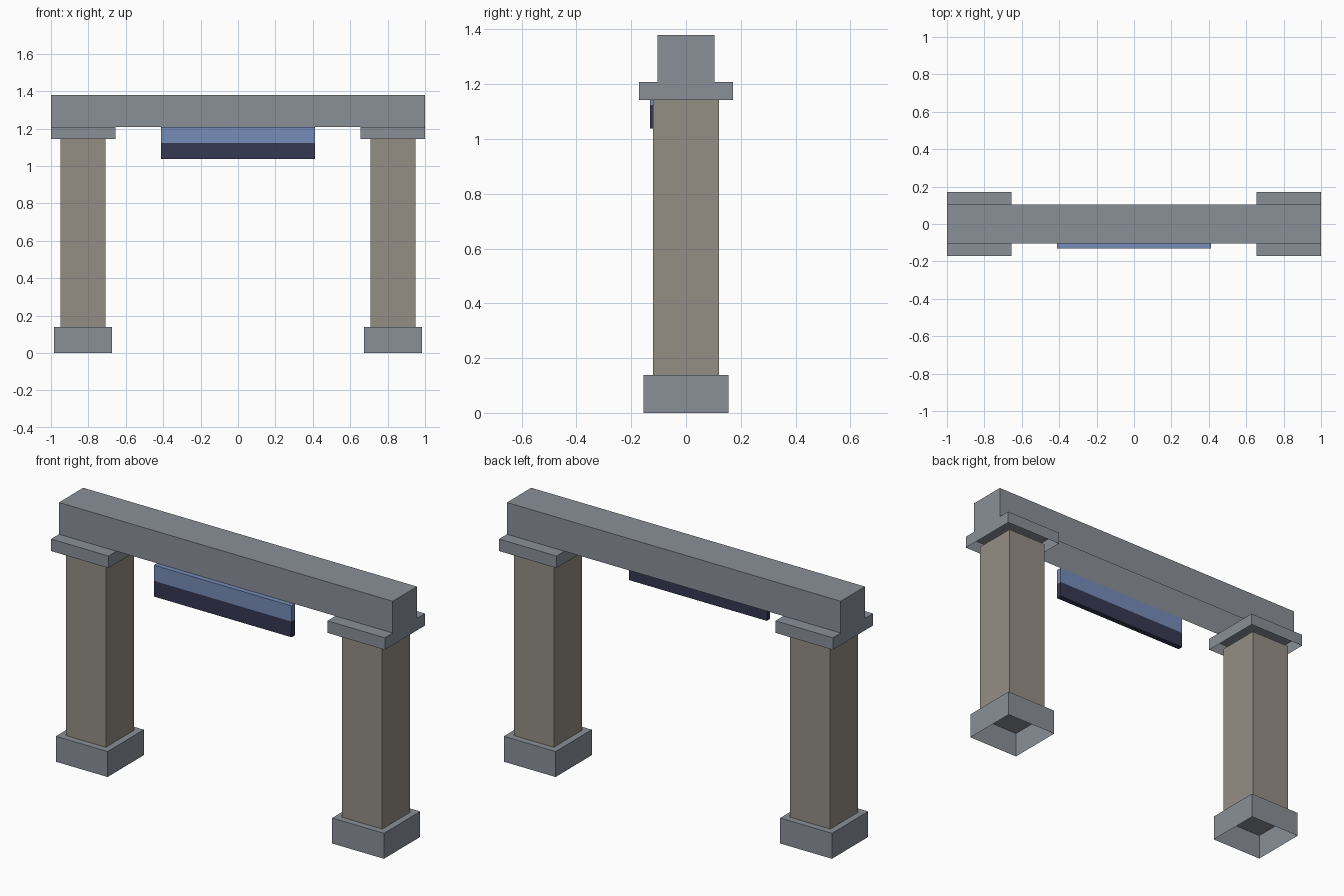
import bpy, bmesh

if "Cube" in bpy.data.objects:
    bpy.data.objects.remove(bpy.data.objects["Cube"])


def material(name, rgb):
    # flat colour given as 0-255 sRGB, stored as linear
    lin = [((c / 255 + 0.055) / 1.055) ** 2.4 for c in rgb]
    m = bpy.data.materials.new(name)
    m.diffuse_color = (*lin, 1.0)
    m.use_nodes = True
    m.node_tree.nodes["Principled BSDF"].inputs["Base Color"].default_value = m.diffuse_color
    return m


GREY = material("grey stone", (138, 144, 152))
TAN = material("tan stone", (148, 142, 132))
BLUE = material("light blue", (118, 140, 184))
NAVY = material("dark navy", (54, 57, 84))


def box(name, lo, hi, mats, open_bottom=True, split_z=None):
    """Box between two corners; optionally without underside, or two-tone at split_z."""
    bm = bmesh.new()
    bmesh.ops.create_cube(bm, size=1)
    for v in bm.verts:
        v.co = [hi[i] if v.co[i] > 0 else lo[i] for i in range(3)]
    if open_bottom:
        under = [f for f in bm.faces if f.normal.z < -0.5]
        bmesh.ops.delete(bm, geom=under, context='FACES')
    if split_z is not None:
        bmesh.ops.bisect_plane(bm, geom=bm.verts[:] + bm.edges[:] + bm.faces[:],
                               plane_co=(0, 0, split_z), plane_no=(0, 0, 1))
        for f in bm.faces:
            f.material_index = int(f.calc_center_median().z < split_z)
    me = bpy.data.meshes.new(name)
    bm.to_mesh(me)
    bm.free()
    for m in mats:
        me.materials.append(m)
    ob = bpy.data.objects.new(name, me)
    bpy.context.collection.objects.link(ob)
    return ob


def block(name, cx, half, z0, z1, mat):
    # square block centred on a pillar axis
    box(name, (cx - half, -half, z0), (cx + half, half, z1), [mat])


# Pillars: base, shaft and capital on each side
Z_BASE, Z_SHAFT, Z_CAP, Z_TOP = 0.138, 1.143, 1.208, 1.38
for side, s in (("left", -1), ("right", 1)):
    cx = s * 0.828
    block(side + "_base", cx, 0.155, 0, Z_BASE, GREY)
    block(side + "_pillar", cx, 0.12, Z_BASE, Z_SHAFT, TAN)
    block(side + "_capital", cx, 0.172, Z_SHAFT, Z_CAP, GREY)

# Beam across the top, open underneath
box("beam", (-1, -0.104, Z_CAP), (1, 0.104, Z_TOP), [GREY])

# Two-tone panel hanging under the front edge of the beam
box("hanging_panel", (-0.413, -0.131, 1.038), (0.413, -0.102, Z_CAP),
    [BLUE, NAVY], open_bottom=False, split_z=1.123)
